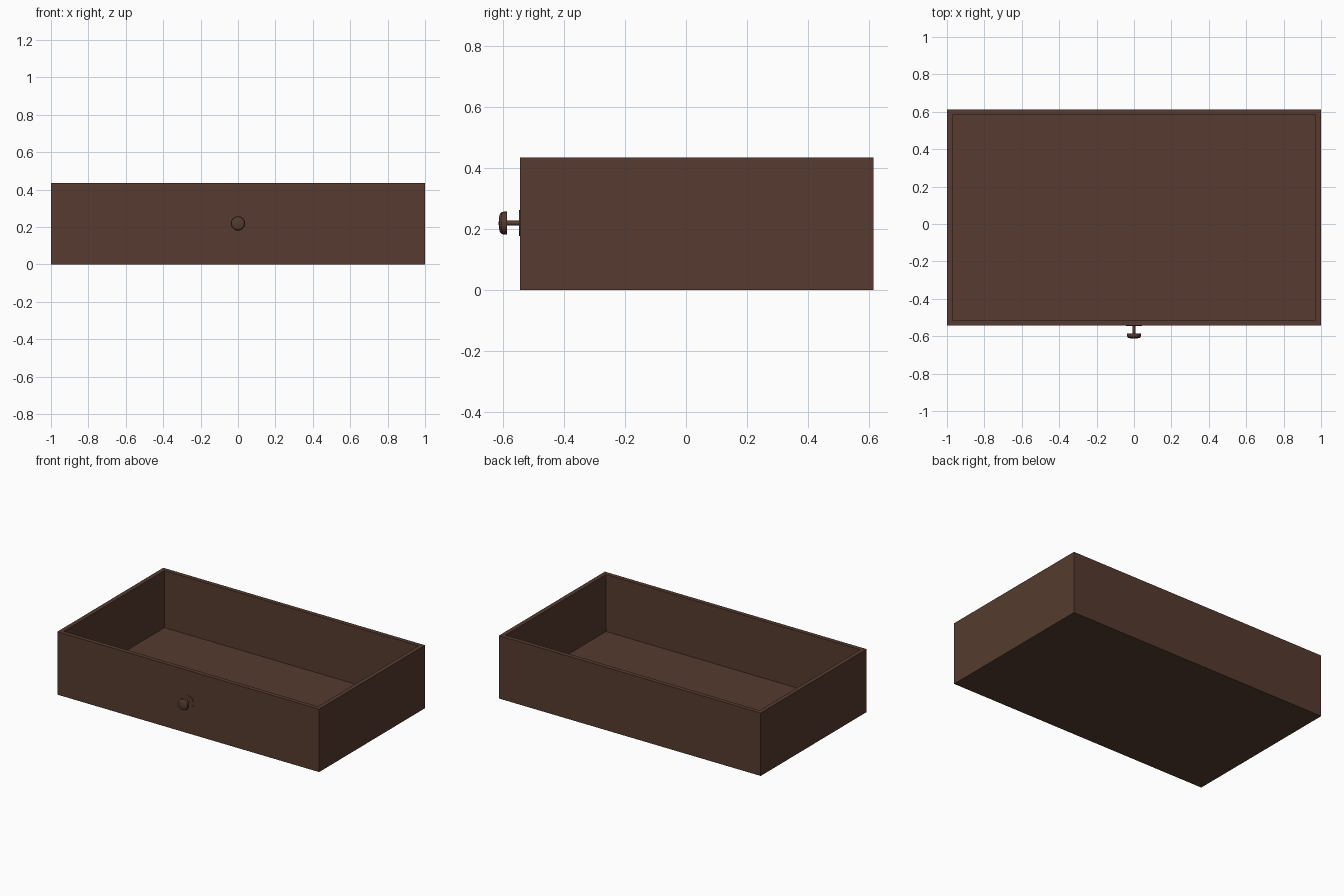
import bpy, bmesh, math
from mathutils import Matrix, Vector

if "Cube" in bpy.data.objects:
    bpy.data.objects.remove(bpy.data.objects["Cube"])

# One dark brown wood colour
wood = bpy.data.materials.new("dark_brown_wood")
wood.diffuse_color = (0.092, 0.044, 0.029, 1.0)
wood.use_nodes = True
wood.node_tree.nodes["Principled BSDF"].inputs["Base Color"].default_value = wood.diffuse_color

FRONT, BACK, TOP = -0.543, 0.613, 0.434
FLOOR = 0.04
KNOB_Z = 0.219


def finish(name, bm):
    bmesh.ops.recalc_face_normals(bm, faces=bm.faces[:])
    mesh = bpy.data.meshes.new(name)
    bm.to_mesh(mesh)
    bm.free()
    mesh.materials.append(wood)
    obj = bpy.data.objects.new(name, mesh)
    bpy.context.collection.objects.link(obj)
    return obj


def lathe(name, profile, sides=24):
    """Turn (radius, y) points about the knob's front-to-back axis."""
    bm = bmesh.new()
    centre = Vector((0, 0, KNOB_Z))
    verts = [bm.verts.new((r, y, KNOB_Z)) for r, y in profile]
    edges = [bm.edges.new(pair) for pair in zip(verts, verts[1:])]
    bmesh.ops.spin(bm, geom=verts + edges, cent=centre, axis=(0, 1, 0),
                   angle=math.tau, steps=sides, use_duplicate=False)
    bmesh.ops.remove_doubles(bm, verts=bm.verts[:], dist=1e-5)
    obj = finish(name, bm)
    bpy.ops.object.select_all(action='DESELECT')
    bpy.context.view_layer.objects.active = obj
    obj.select_set(True)
    bpy.ops.object.shade_smooth_by_angle(angle=math.radians(30))
    return obj


# Drawer tray: block with the top inset and pushed down to the floor
bm = bmesh.new()
place = (Matrix.Translation((0, (FRONT + BACK) / 2, TOP / 2))
         @ Matrix.Diagonal((2, BACK - FRONT, TOP, 1)))
bmesh.ops.create_cube(bm, size=1, matrix=place)
bm.normal_update()
top = max(bm.faces, key=lambda f: f.calc_center_median().z)
bmesh.ops.inset_individual(bm, faces=[top], thickness=0.042)
hole = bmesh.ops.extrude_discrete_faces(bm, faces=[top])["faces"][0]
rim = [v for v in bm.verts if abs(v.co.z - TOP) < 1e-5]
bmesh.ops.translate(bm, verts=hole.verts[:], vec=(0, 0, FLOOR - TOP))
finish("drawer_tray", bm)

# Knob back plate, stem and rounded head
lathe("knob_plate", [(0, FRONT + 0.002), (0.042, FRONT + 0.002),
                     (0.042, FRONT - 0.003), (0, FRONT - 0.003)])
lathe("knob_stem", [(0, FRONT), (0.008, FRONT), (0.008, -0.59), (0, -0.59)])
lathe("knob_head", [(0, -0.586), (0.037, -0.586), (0.038, -0.592),
                    (0.036, -0.603), (0.030, -0.609), (0.018, -0.612), (0, -0.613)])
